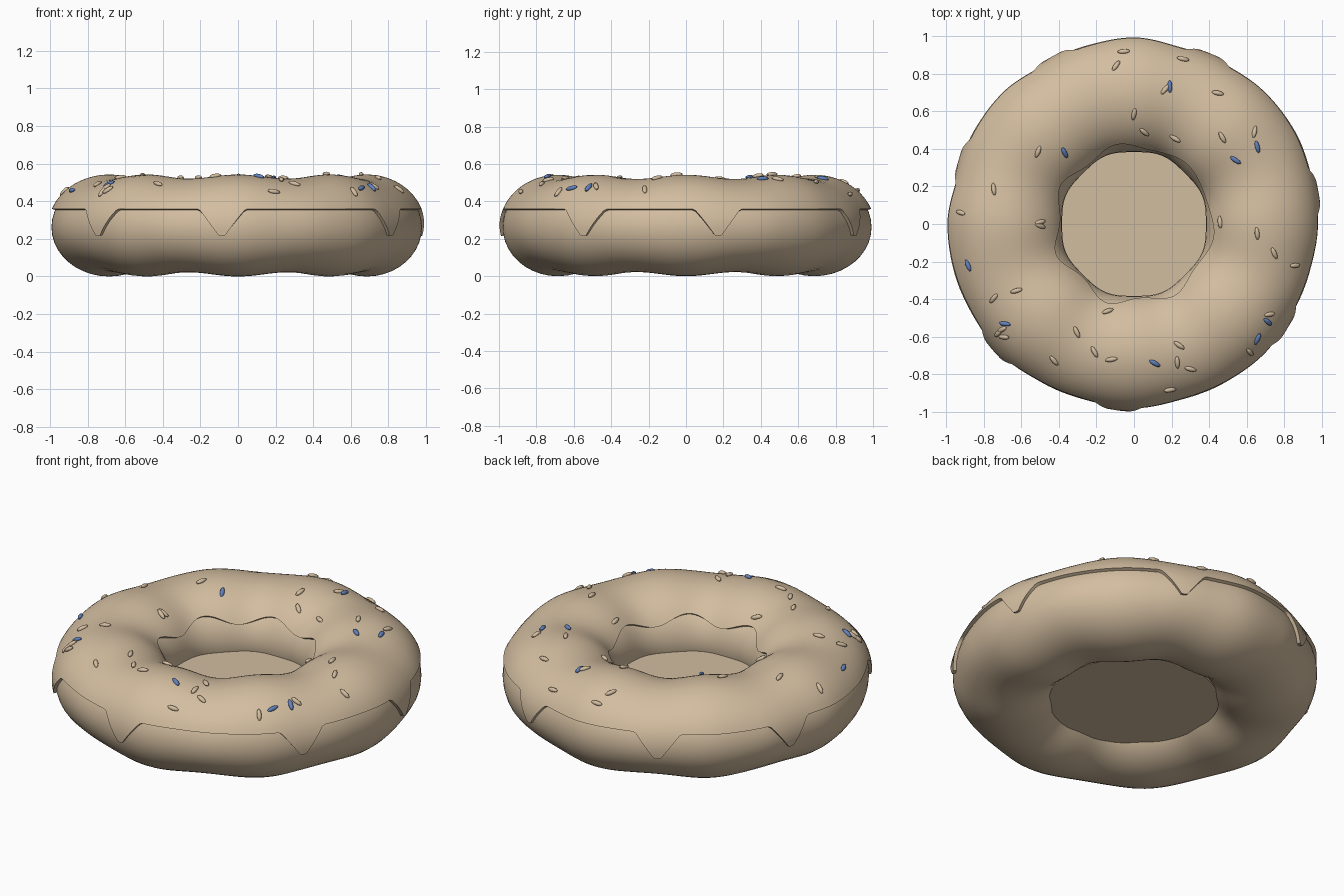
import bpy, bmesh, math
from math import sin, cos, asin, acos, pi, radians
from mathutils import Vector, Matrix

cube = bpy.data.objects.get("Cube")
if cube:
    bpy.data.objects.remove(cube, do_unlink=True)


def material(name, rgb):
    m = bpy.data.materials.new(name)
    m.use_nodes = True
    m.diffuse_color = (*rgb, 1)
    bsdf = next(n for n in m.node_tree.nodes if n.type == 'BSDF_PRINCIPLED')
    bsdf.inputs["Base Color"].default_value = (*rgb, 1)
    return m


TAN = material("tan", (0.65, 0.51, 0.35))
BLUE = material("blue", (0.12, 0.22, 0.51))

RING, MID = 0.685, 0.262          # ring radius and mid height
ICING = 0.018                     # icing thickness
DRIPS = (10, 66, 116, 160, 222, 265, 326)
# Outer radius of the dough, every 15 degrees from +x
OUTLINE = (.978, .978, .988, .988, .978, .972, .992, .982, .972, .988, .985, .972,
           .992, .99, .985, .99, .975, .97, .98, .967, .972, .978, .967, .968)


def drip(theta, width):
    """1 at a drip, falling to 0 at the given width in degrees."""
    deg = math.degrees(theta)
    gap = min(abs((deg - d + 180) % 360 - 180) for d in DRIPS)
    return max(0.0, 1 - gap / width)


def radii(theta):
    """Outer, inner and vertical radii of the lumpy tube."""
    step = (theta % (2 * pi)) / radians(15)
    i, f = int(step) % 24, step % 1
    f = f * f * (3 - 2 * f)
    edge = OUTLINE[i] * (1 - f) + OUTLINE[(i + 1) % 24] * f
    lump = cos(8 * theta)
    return edge - RING, 0.298 + 0.005 * lump, 0.251 + 0.011 * lump


def surface(theta, phi, off=0.0):
    outer, inner, high = radii(theta)
    c = cos(phi)
    r = RING + c * ((outer if c > 0 else inner) + off)
    return Vector((r * cos(theta), r * sin(theta), MID + sin(phi) * (high + off)))


def finish(name, bm, mat, angle=40):
    bmesh.ops.recalc_face_normals(bm, faces=bm.faces)
    me = bpy.data.meshes.new(name)
    bm.to_mesh(me)
    bm.free()
    me.materials.append(mat)
    ob = bpy.data.objects.new(name, me)
    bpy.context.collection.objects.link(ob)
    bpy.ops.object.select_all(action='DESELECT')
    ob.select_set(True)
    bpy.context.view_layer.objects.active = ob
    bpy.ops.object.shade_smooth_by_angle(angle=radians(angle))


def sweep(name, steps, section, closed):
    """Skin a section, given as points for each angle, around the ring."""
    bm = bmesh.new()
    rows = [[bm.verts.new(p) for p in section(2 * pi * i / steps)] for i in range(steps)]
    n = len(rows[0])
    for i in range(steps):
        a, b = rows[i], rows[(i + 1) % steps]
        for j in range(n if closed else n - 1):
            k = (j + 1) % n
            bm.faces.new((a[j], b[j], b[k], a[k]))
    finish(name, bm, TAN)


# Dough ring
sweep("dough_ring", 180,
      lambda t: [surface(t, 2 * pi * j / 40) for j in range(40)], True)


# Icing shell with blunt-tipped drips outside and a wavy edge inside
def icing_section(theta):
    high = radii(theta)[2] + ICING
    edge_out = 0.36 - 0.145 * min(1, 1.15 * drip(theta, 7.5) ** 1.1)
    edge_in = 0.40 + 0.025 * cos(7 * theta + 0.6)
    start = asin((edge_out - MID) / high)
    end = pi - asin((edge_in - MID) / high)
    pts = [surface(theta, start + (end - start) * j / 24, ICING) for j in range(25)]
    return [surface(theta, start, -0.01)] + pts + [surface(theta, end, -0.01)]


sweep("icing", 360, icing_section, False)

# Disc filling the hole
bm = bmesh.new()
bmesh.ops.create_cone(bm, cap_ends=True, segments=40, radius1=0.46, radius2=0.46,
                      depth=0.12, matrix=Matrix.Translation((0, 0, 0.16)))
finish("centre_disc", bm, TAN)

# Sprinkles: x, y and heading in degrees
BLUE_SPRINKLES = [
    (.19, .73, 90), (-.37, .38, 120), (.54, .34, -35), (.655, .41, 105), (-.88, -.22, 115),
    (-.685, -.53, 0), (.11, -.74, -30), (.655, -.61, 75), (.71, -.52, -35)]
TAN_SPRINKLES = [
    (-.055, .915, 0), (-.095, .84, 60), (.26, .875, -5), (.165, .715, 50), (.445, .695, -10),
    (0, .585, 80), (.055, .49, -50), (.22, .455, -30), (.47, .46, 120), (.64, .49, 75),
    (-.51, .385, 70), (-.745, .185, 100), (-.92, .06, -15), (-.5, .01, 10), (-.5, -.01, -15),
    (.46, .01, 100), (.655, -.05, 95), (.745, -.155, 115), (.855, -.22, -5), (.72, -.48, 0),
    (.615, -.68, 130), (.3, -.77, -20), (.23, -.735, 95), (.24, -.645, -35), (.19, -.88, 0),
    (-.12, -.72, 10), (-.21, -.68, 120), (-.305, -.575, 115), (-.14, -.465, 30),
    (-.425, -.725, 125), (-.625, -.355, 15), (-.745, -.395, 45), (-.7, -.56, 30),
    (-.69, -.6, 10), (-.72, -.58, 40)]


def sprinkles(name, places, mat):
    bm = bmesh.new()
    for x, y, heading in places:
        theta = math.atan2(y, x) % (2 * pi)
        outer, inner, _ = radii(theta)
        d = math.hypot(x, y) - RING
        phi = acos(max(-1, min(1, d / ((outer if d > 0 else inner) + ICING))))
        p = surface(theta, phi, ICING)
        # Tangent frame of the icing, with the long axis along the heading
        around = surface(theta + .02, phi, ICING) - surface(theta - .02, phi, ICING)
        over = surface(theta, phi + .02, ICING) - surface(theta, phi - .02, ICING)
        up = over.cross(around).normalized()
        if up.z < 0:
            up = -up
        h = Vector((cos(radians(heading)), sin(radians(heading)), 0))
        long = (h - up * h.dot(up)).normalized()
        side = up.cross(long)
        frame = Matrix((long, side, up)).transposed().to_4x4()
        frame = Matrix.Translation(p + up * .004) @ frame @ Matrix.Diagonal((.034, .013, .012, 1))
        bmesh.ops.create_uvsphere(bm, u_segments=10, v_segments=6, radius=1, matrix=frame)
    finish(name, bm, mat, 40)


sprinkles("blue_sprinkles", BLUE_SPRINKLES, BLUE)
sprinkles("tan_sprinkles", TAN_SPRINKLES, TAN)
